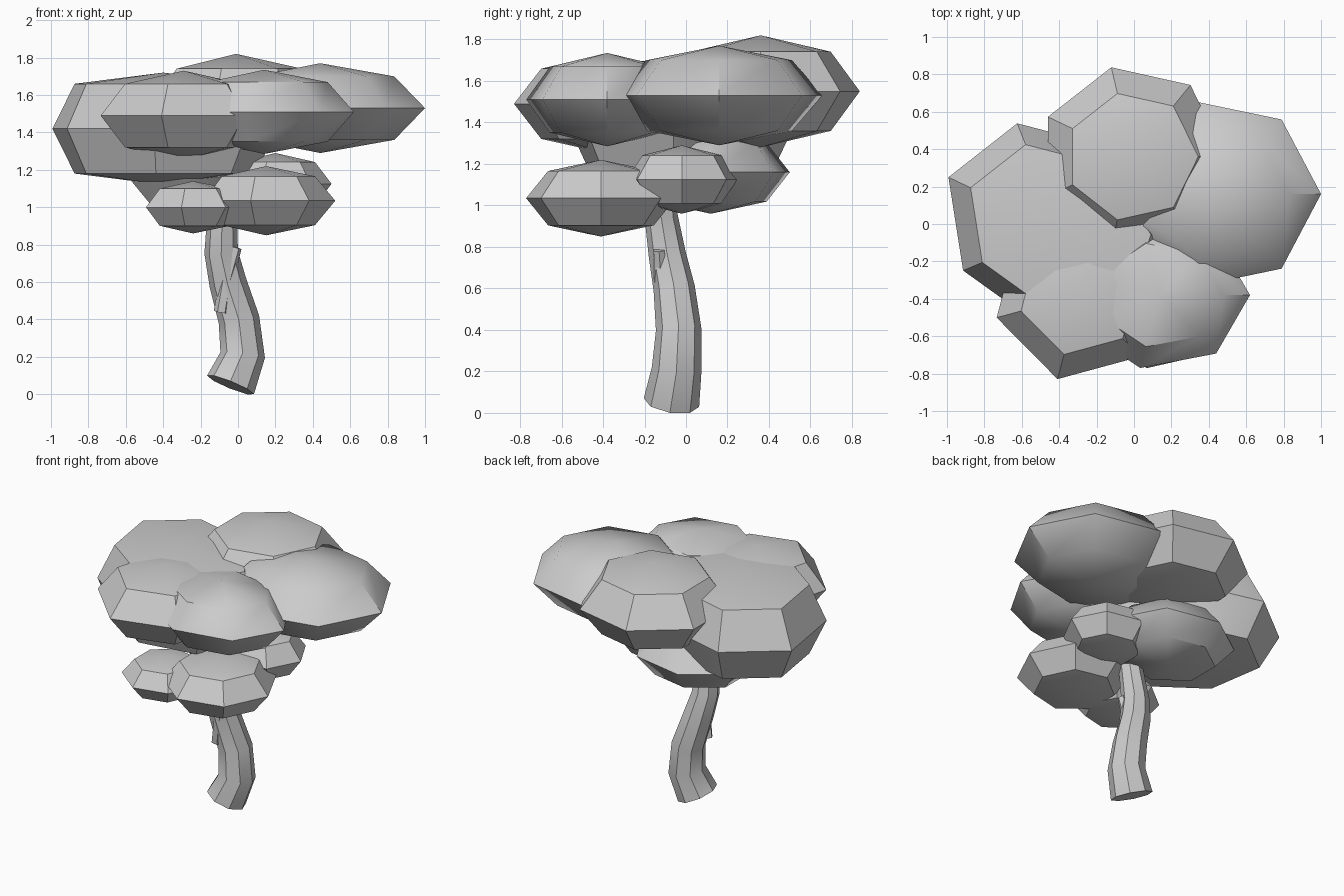
import bpy, bmesh
from math import sin, cos, pi, radians
from mathutils import Vector

if "Cube" in bpy.data.objects:
    bpy.data.objects.remove(bpy.data.objects["Cube"])


def finish(name, bm, angle):
    bmesh.ops.recalc_face_normals(bm, faces=bm.faces[:])
    mesh = bpy.data.meshes.new(name)
    bm.to_mesh(mesh)
    bm.free()
    ob = bpy.data.objects.new(name, mesh)
    bpy.context.collection.objects.link(ob)
    bpy.ops.object.select_all(action='DESELECT')
    ob.select_set(True)
    bpy.context.view_layer.objects.active = ob
    bpy.ops.object.shade_smooth_by_angle(angle=radians(angle))
    return ob


def bridge(bm, rings):
    for a, b in zip(rings, rings[1:]):
        n = len(a)
        for i in range(n):
            bm.faces.new((a[i], a[(i + 1) % n], b[(i + 1) % n], b[i]))


def lobe(name, centre, size, sides=7, phase=0, turn=0, k=0.707):
    """Low-poly flattened ball: two poles, an equator and a ring either side."""
    bm = bmesh.new()
    rx, ry, rz = size
    rings = []
    for f, h in ((k, -k), (1, 0), (k, k)):
        ring = []
        for i in range(sides):
            a = radians(phase) + 2 * pi * i / sides
            ring.append(bm.verts.new((rx * f * cos(a), ry * f * sin(a), rz * h)))
        rings.append(ring)
    bridge(bm, rings)
    for z, ring in ((-rz, rings[0]), (rz, rings[-1])):
        pole = bm.verts.new((0, 0, z))
        for i in range(sides):
            bm.faces.new((ring[i], ring[(i + 1) % sides], pole))
    ob = finish(name, bm, 40)
    ob.location = centre
    ob.rotation_euler.z = radians(turn)


def limb(name, path, sides):
    """Tapered tube along (x, y, z, radius) points, capped at both ends."""
    bm = bmesh.new()
    pts = [Vector(p[:3]) for p in path]
    rings = []
    for i, p in enumerate(pts):
        t = (pts[min(i + 1, len(pts) - 1)] - pts[max(i - 1, 0)]).normalized()
        u = (Vector((1, 0, 0)) - t * t.x).normalized()
        v = t.cross(u)
        r = path[i][3]
        rings.append([bm.verts.new(p + r * (u * cos(2 * pi * j / sides) + v * sin(2 * pi * j / sides)))
                      for j in range(sides)])
    bridge(bm, rings)
    bm.faces.new(rings[0])
    bm.faces.new(rings[-1])
    finish(name, bm, 40)


# Upper canopy
lobe("canopy_back", (-0.01, 0.36, 1.55), (0.50, 0.49, 0.27))
lobe("canopy_right", (0.44, 0.16, 1.53), (0.56, 0.51, 0.24))
lobe("canopy_left", (-0.40, -0.03, 1.42), (0.66, 0.53, 0.30), phase=12, turn=145, k=0.8)
lobe("canopy_front_left", (-0.29, -0.38, 1.49), (0.46, 0.465, 0.24), sides=6, phase=15)
lobe("canopy_front_right", (0.14, -0.38, 1.51), (0.48, 0.40, 0.225))

# Lower canopy
lobe("lower_leaves_front_left", (-0.24, -0.46, 1.00), (0.28, 0.28, 0.14))
lobe("lower_leaves_front_right", (0.15, -0.41, 1.035), (0.37, 0.37, 0.185))
lobe("lower_leaves_right", (0.20, -0.02, 1.125), (0.30, 0.275, 0.165))
lobe("lower_leaves_back", (-0.19, 0.12, 1.16), (0.44, 0.39, 0.20))

# Bent trunk and broken branch
limb("trunk", [(-0.04, -0.07, 0.05, 0.135), (0.025, -0.045, 0.21, 0.12),
               (0.005, -0.035, 0.40, 0.11), (-0.055, -0.057, 0.60, 0.10),
               (-0.09, -0.09, 0.76, 0.09), (-0.085, -0.12, 0.95, 0.08),
               (-0.05, -0.12, 1.15, 0.07), (-0.03, -0.09, 1.35, 0.05)], 8)
limb("branch_stub", [(-0.09, -0.10, 0.44, 0.04), (-0.06, -0.12, 0.62, 0.038),
                     (-0.01, -0.13, 0.785, 0.03)], 6)
